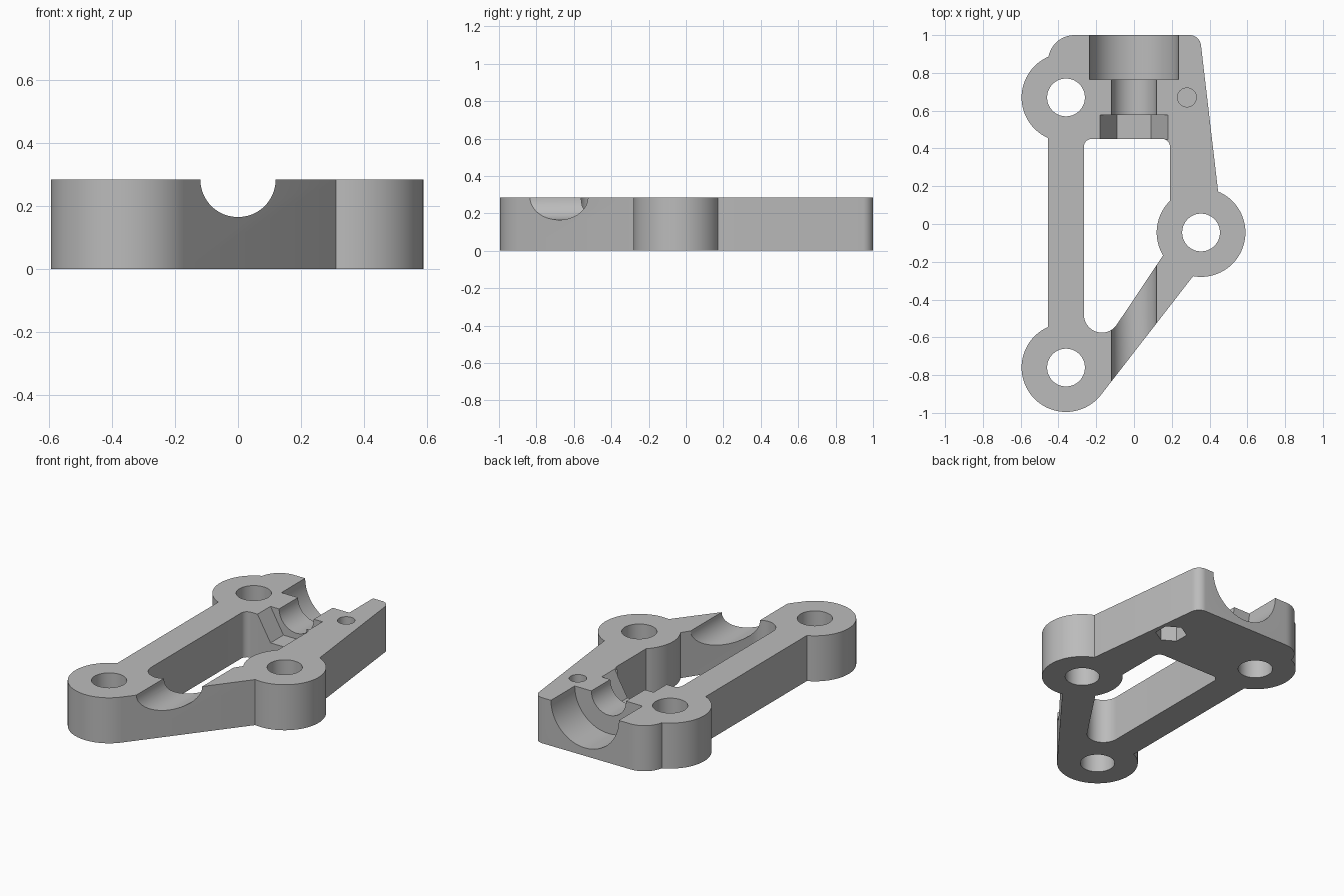
import bpy, bmesh
from math import cos, sin, radians

cube = bpy.data.objects.get("Cube")
if cube:
    bpy.data.objects.remove(cube, do_unlink=True)

HEIGHT = 0.285
BOSSES = [(-0.36, 0.67), (-0.36, -0.76), (0.355, -0.045)]

grey = bpy.data.materials.new("plain_grey")
grey.use_nodes = True
grey.diffuse_color = (0.5, 0.5, 0.5, 1)
grey.node_tree.nodes["Principled BSDF"].inputs["Base Color"].default_value = (0.5, 0.5, 0.5, 1)


def arc(cx, cy, r, start, end, steps=12):
    angles = [radians(start + (end - start) * i / steps) for i in range(steps + 1)]
    return [(cx + r * cos(a), cy + r * sin(a)) for a in angles]


def circle(cx, cy, r, sides=72, turn=0):
    return arc(cx, cy, r, turn, turn + 360, sides)[:-1]


def prism(name, profile, low, high, axis="z"):
    """Extrude a profile along z, or an x-z profile along y."""
    bm = bmesh.new()
    place = (lambda a, b, t: (a, b, t)) if axis == "z" else (lambda a, b, t: (a, t, b))
    rings = [[bm.verts.new(place(a, b, t)) for a, b in profile] for t in (low, high)]
    for ring in rings:
        bm.faces.new(ring)
    for i in range(len(profile)):
        j = (i + 1) % len(profile)
        bm.faces.new((rings[0][i], rings[0][j], rings[1][j], rings[1][i]))
    bmesh.ops.recalc_face_normals(bm, faces=bm.faces)
    mesh = bpy.data.meshes.new(name)
    bm.to_mesh(mesh)
    bm.free()
    mesh.materials.append(grey)
    obj = bpy.data.objects.new(name, mesh)
    bpy.context.collection.objects.link(obj)
    return obj


def combine(target, tool, operation):
    tool.hide_render = True
    mod = target.modifiers.new(tool.name, "BOOLEAN")
    mod.operation = operation
    mod.solver = "EXACT"
    mod.object = tool
    bpy.context.view_layer.objects.active = target
    bpy.ops.object.modifier_apply(modifier=mod.name)
    bpy.data.objects.remove(tool, do_unlink=True)


# Plate outline with rounded back corners
outline = [(-0.455, -0.76), (-0.36, -0.9), (-0.175, -0.905), (0.31, -0.28),
           (0.45, -0.045), (0.445, 0.175)]
outline += arc(0.295, 0.94, 0.06, 6, 90)
outline += arc(-0.315, 0.86, 0.14, 90, 180, 16)
bracket = prism("bracket_plate", outline, 0, HEIGHT)

# Central window
window = arc(0.15, 0.41, 0.04, 0, 90) + arc(-0.225, 0.41, 0.04, 90, 180)
window += arc(-0.17, -0.48, 0.095, 180, 326, 24)
window += [(0.155, -0.165), (0.19, -0.12)]
combine(bracket, prism("window_cutter", window, -0.1, 0.4), "DIFFERENCE")

# Round bosses and their through holes
for x, y in BOSSES:
    combine(bracket, prism("boss", circle(x, y, 0.235, 96), 0, HEIGHT), "UNION")
for x, y in BOSSES:
    combine(bracket, prism("boss_hole", circle(x, y, 0.1), -0.1, 0.4), "DIFFERENCE")

# Channels along y: arm groove, hexagonal nut seat, shaft groove, bearing seat
for name, radius, sides, low, high in [
        ("arm_groove", 0.12, 72, -1.1, -0.15),
        ("nut_seat", 0.18, 6, 0.448, 0.578),
        ("shaft_groove", 0.12, 72, 0.56, 0.78),
        ("bearing_seat", 0.235, 96, 0.765, 1.1)]:
    tool = prism(name, circle(0, HEIGHT, radius, sides), low, high, "y")
    combine(bracket, tool, "DIFFERENCE")

# Screw hole on top with a hexagonal nut pocket beneath
combine(bracket, prism("screw_hole", circle(0.28, 0.67, 0.05, 48), 0.135, 0.4), "DIFFERENCE")
combine(bracket, prism("nut_pocket", circle(0.28, 0.67, 0.092, 6, 30), -0.1, 0.12), "DIFFERENCE")

# Smooth curved walls, keep hard edges
bpy.ops.object.select_all(action="DESELECT")
bracket.select_set(True)
bpy.context.view_layer.objects.active = bracket
bpy.ops.object.shade_smooth_by_angle(angle=radians(25))
